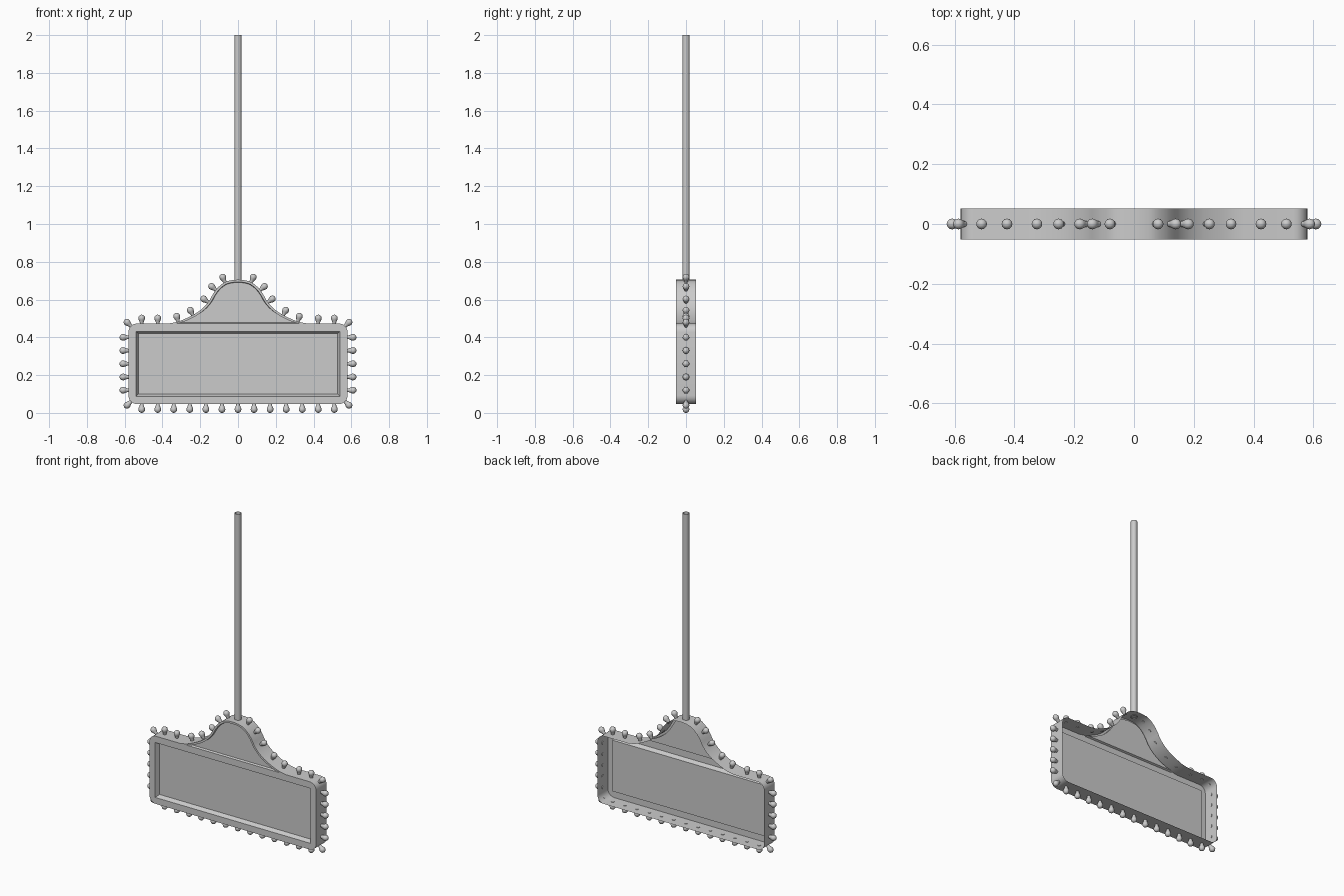
import bpy, bmesh, math
from mathutils import Vector, geometry

if "Cube" in bpy.data.objects:
    bpy.data.objects.remove(bpy.data.objects["Cube"])

FRONT, BACK = -0.052, 0.052


def arc(cx, cz, r, a0, a1, n=6):
    return [Vector((cx + r * math.cos(math.radians(a0 + (a1 - a0) * i / n)),
                    cz + r * math.sin(math.radians(a0 + (a1 - a0) * i / n)))) for i in range(n + 1)]


def smooth_curve(pts, n=3):
    # Catmull-Rom interpolation through the points
    p = [Vector(q) for q in pts]
    p = [2 * p[0] - p[1]] + p + [Vector((-p[-2][0], p[-2][1]))]
    out = []
    for i in range(1, len(p) - 2):
        a, b, c, d = p[i - 1:i + 3]
        for k in range(n):
            t = k / n
            out.append(0.5 * (2 * b + (c - a) * t + (2 * a - 5 * b + 4 * c - d) * t * t
                              + (3 * b - a - 3 * c + d) * t ** 3))
    return out + [p[-2]]


def mirrored(half):
    # half runs on the right side and ends on x = 0
    return half + [Vector((-v.x, v.y)) for v in reversed(half) if v.x > 1e-5]


def finish(name, bm, angle=35):
    me = bpy.data.meshes.new(name)
    bm.to_mesh(me)
    bm.free()
    ob = bpy.data.objects.new(name, me)
    bpy.context.collection.objects.link(ob)
    bpy.ops.object.select_all(action='DESELECT')
    ob.select_set(True)
    bpy.context.view_layer.objects.active = ob
    bpy.ops.object.shade_smooth_by_angle(angle=math.radians(angle))
    return ob


def loop(bm, pts, y):
    return [bm.verts.new((p[0], y, p[1])) for p in pts]


def bridge(bm, a, b):
    for i in range(len(a)):
        j = (i + 1) % len(a)
        bm.faces.new((a[i], a[j], b[j], b[i]))


def rect(x, z0, z1):
    return [Vector(p) for p in ((-x, z0), (x, z0), (x, z1), (-x, z1))]


# Sign outline: rounded box with a bell-shaped crest
crest = smooth_curve([(0.37, 0.473), (0.315, 0.484), (0.235, 0.52), (0.185, 0.556),
                      (0.153, 0.593), (0.133, 0.628), (0.108, 0.662), (0.072, 0.691),
                      (0.036, 0.702), (0, 0.705)])
corners = arc(0.535, 0.092, 0.045, -90, 0) + arc(0.535, 0.428, 0.045, 0, 90)
outline = mirrored(corners + crest)

# Crest panel outline, offset inward from the crest
inner = []
for i, p in enumerate(crest[:-1]):
    t = (crest[i + 1] - crest[max(i - 1, 0)]).normalized()
    q = p + Vector((-t.y, t.x)) * 0.012
    if q.y > 0.476 and q.x > 0.003:
        inner.append(q)
inner = [Vector((0.325, 0.474))] + inner + [Vector((0, 0.693))]
crest_panel = mirrored(inner)
small = [Vector((p.x * 0.975, 0.479 + (p.y - 0.474) * 0.965)) for p in crest_panel]

# Open-backed sign shell with two recessed panels
bm = bmesh.new()
rim = loop(bm, outline, FRONT)
bridge(bm, rim, loop(bm, outline, BACK))
hole_edges = []
for big, little, depth in ((rect(0.54, 0.087, 0.432), rect(0.528, 0.099, 0.42), 0.026),
                           (crest_panel, small, 0.012)):
    a, b = loop(bm, big, FRONT), loop(bm, little, FRONT + depth)
    bridge(bm, a, b)
    bm.faces.new(b)
    hole_edges += [bm.edges.get((a[i - 1], a[i])) for i in range(len(a))]
rim_edges = [bm.edges.get((rim[i - 1], rim[i])) for i in range(len(rim))]
bmesh.ops.triangle_fill(bm, edges=rim_edges + hole_edges, use_beauty=True, normal=(0, -1, 0))
bmesh.ops.recalc_face_normals(bm, faces=bm.faces)
bm.normal_update()
if sum(f.normal.y * f.calc_area() for f in bm.faces) > 0:
    bmesh.ops.reverse_faces(bm, faces=bm.faces)
finish("sign_shell", bm, 30)

# Hanging pole, open tube
bm = bmesh.new()
ring = [(0.019 * math.cos(math.tau * i / 16), 0.019 * math.sin(math.tau * i / 16)) for i in range(16)]
bridge(bm, [bm.verts.new((x, y, 0.7)) for x, y in ring], [bm.verts.new((x, y, 2.0)) for x, y in ring])
finish("pole", bm)

# Bulb centres around the edge (right half mirrored)
spots = [(0.085 * k, 0.02) for k in range(-6, 7)]
half = [(0.609, 0.12 + 0.07 * k) for k in range(5)]
half += [(0.588, 0.04), (0.588, 0.48), (0.51, 0.5), (0.425, 0.5), (0.325, 0.512), (0.253, 0.545),
         (0.18, 0.602), (0.138, 0.668), (0.08, 0.717)]
spots += [(s * x, z) for x, z in half for s in (1, -1)]

# Bulb profile: (radius, distance from the sign edge)
profile = [(0.009, -0.003), (0.01, 0.006), (0.014, 0.016)]
profile += [(0.018 * math.cos(math.radians(a)), 0.029 + 0.018 * math.sin(math.radians(a)))
            for a in (-20, 0, 25, 50, 72)]

bm = bmesh.new()
SEG = 12
for spot in spots:
    c = Vector(spot)
    # Nearest point on the outline gives the base and direction
    best = None
    for i in range(len(outline)):
        a, b = outline[i - 1], outline[i]
        if (b - a).length < 1e-6:
            continue
        q, t = geometry.intersect_point_line(c, a, b)
        q = a + (b - a) * min(1, max(0, t))
        if best is None or (c - q).length < (c - best).length:
            best = q
    d = (c - best).normalized()
    axis, side = Vector((d.x, 0, d.y)), Vector((-d.y, 0, d.x))
    base = Vector((best.x, 0, best.y))
    prev = None
    for r, h in profile:
        cur = [bm.verts.new(base + axis * h + side * r * math.cos(math.tau * i / SEG)
                            + Vector((0, r * math.sin(math.tau * i / SEG), 0))) for i in range(SEG)]
        if prev:
            bridge(bm, prev, cur)
        else:
            bm.faces.new(cur)
        prev = cur
    tip = bm.verts.new(base + axis * 0.047)
    for i in range(SEG):
        bm.faces.new((prev[i - 1], prev[i], tip))
bmesh.ops.recalc_face_normals(bm, faces=bm.faces)
finish("edge_bulbs", bm, 50)
